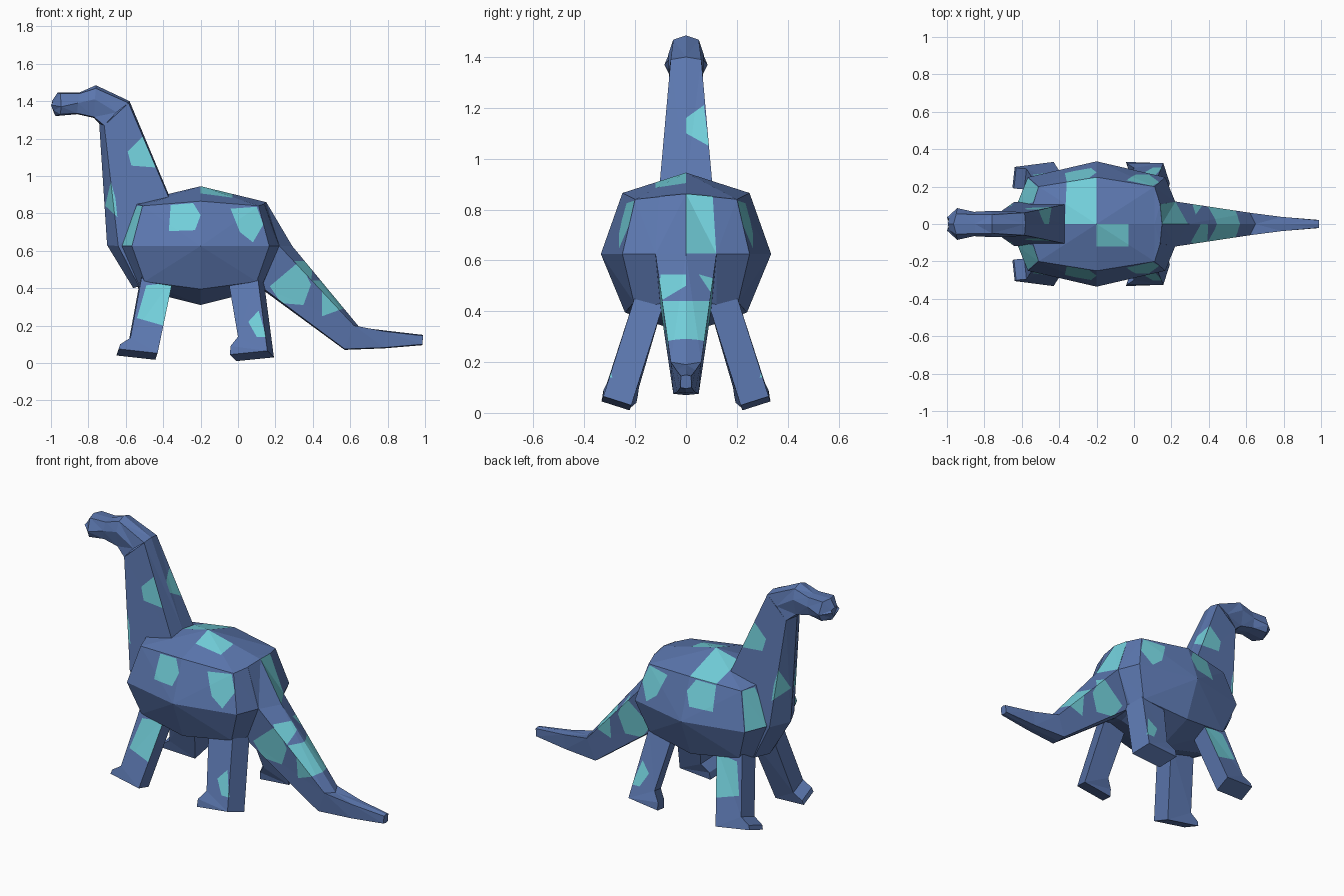
import bpy, bmesh
from mathutils import Vector as V

if "Cube" in bpy.data.objects:
    bpy.data.objects.remove(bpy.data.objects["Cube"])


def material(name, rgb):
    m = bpy.data.materials.new(name)
    m.diffuse_color = (*rgb, 1)
    m.use_nodes = True
    m.node_tree.nodes["Principled BSDF"].inputs["Base Color"].default_value = m.diffuse_color
    return m


BLUE = material("blue_skin", (0.106, 0.185, 0.43))
TEAL = material("teal_spots", (0.17, 0.63, 0.71))
SIDE, BACK, TOP = V((0, -1, 0)), V((1, 0, 0)), V((0, 0, 1))


def lift(d, p):
    """Turn a 2D view point into 3D for the view direction d."""
    if d.x:
        return V((0, p[0], p[1]))
    return V((p[0], p[1], 0)) if d.z else V((p[0], 0, p[1]))


def spot(bm, d, pts):
    """Cut a convex spot into the faces looking along d and paint it."""
    pts = [lift(d, p) for p in pts]
    mid = sum(pts, V()) / len(pts)
    planes = []

    def inside():
        bm.normal_update()
        return [f for f in bm.faces if f.normal.dot(d) > 0.1 and
                all((f.calc_center_median() - a).dot(n) < 0 for a, n in planes)]
    for a, b in zip(pts, pts[1:] + pts[:1]):
        n = (b - a).cross(d).normalized()
        if (mid - a).dot(n) > 0:
            n = -n
        faces = inside()
        geom = set(faces)
        for f in faces:
            geom.update(f.edges)
            geom.update(f.verts)
        bmesh.ops.bisect_plane(bm, geom=list(geom), dist=1e-5, plane_co=a, plane_no=n)
        planes.append((a, n))
    for f in inside():
        f.material_index = 1


def finish(name, bm, spots=(), both=()):
    """Paint spots (those in both go on either flank) and make the object."""
    bmesh.ops.recalc_face_normals(bm, faces=bm.faces[:])
    bmesh.ops.triangulate(bm, faces=bm.faces[:])
    for d, pts in spots:
        spot(bm, d, pts)
    for pts in both:
        spot(bm, SIDE, pts)
        spot(bm, -SIDE, pts)
    me = bpy.data.meshes.new(name)
    bm.to_mesh(me)
    bm.free()
    me.materials.append(BLUE)
    me.materials.append(TEAL)
    bpy.context.collection.objects.link(bpy.data.objects.new(name, me))


def loft(rings):
    """Skin closed rings of points and cap both ends."""
    bm = bmesh.new()
    rows = [[bm.verts.new(p) for p in r] for r in rings]
    n = len(rows[0])
    for a, b in zip(rows, rows[1:]):
        for i in range(n):
            j = (i + 1) % n
            bm.faces.new((a[i], a[j], b[j], b[i]))
    bm.faces.new(rows[0])
    bm.faces.new(rows[-1])
    return bm


def whole(half):
    """Complete a half section, from top centre to bottom centre."""
    return half + [(x, -y, z) for x, y, z in half[-2:0:-1]]


# Body: widest section in the middle, same end shape front and back
middle = [(-.2, 0, .945), (-.2, .25, .865), (-.2, .335, .625), (-.2, .24, .395), (-.2, 0, .31)]
corner = [(.11, 0, .87), (.11, .2, .84), (.167, .25, .625), (.1, .205, .435), (.1, 0, .385)]
end = [(.15, 0, .86), (.14, .105, .85), (.22, .12, .625), (.125, .12, .41), (.13, 0, .39)]


def flip(half):
    return [(-.4 - x, y, z) for x, y, z in half]


finish("body", loft([whole(h) for h in (flip(end), flip(corner), middle, corner, end)]),
       [(TOP, [(-.37, 0), (-.2, 0), (-.2, .25), (-.36, .225)]),
        (TOP, [(-.2, 0), (-.03, 0), (-.03, -.12), (-.2, -.12)])],
       [[(-.36, .845), (-.24, .855), (-.2, .79), (-.23, .71), (-.37, .705)],
        [(-.04, .825), (.1, .835), (.135, .74), (.08, .645), (.01, .7)],
        [(-.63, .627), (-.568, .627), (-.512, .84), (-.54, .84)]])

# Tail: slopes down from the rump, then runs level to the tip
tail = [
    [(.15, 0, .862), (.14, .105, .852), (.0, .1, .41), (.0, 0, .38)],
    [(.29, 0, .625), (.222, .12, .625), (.12, .1, .41), (.14, 0, .385)],
    [(.65, 0, .19), (.62, .06, .2), (.57, .05, .075), (.57, 0, .07)],
    [(.8, 0, .172), (.79, .038, .168), (.78, .035, .082), (.78, 0, .078)],
    [(.99, 0, .15), (.99, .02, .145), (.985, .022, .1), (.985, 0, .095)]]
finish("tail", loft([whole(h) for h in tail]),
       [(BACK, [(0, .627), (.119, .627), (.105, .855), (0, .865)]),
        (BACK, [(-.1, .44), (0, .5), (0, .545), (-.1, .545)]),
        (BACK, [(-.1, .44), (.1, .44), (.08, .29), (-.08, .29)])],
       [[(.17, .41), (.33, .545), (.39, .42), (.35, .31), (.23, .32)],
        [(.45, .4), (.56, .29), (.45, .25)]])

# Neck: flat back, ridged throat
neck = [
    [(-.3, 0, .7), (-.3, .09, .7), (-.53, .11, .41), (-.56, 0, .4)],
    [(-.37, 0, .9), (-.37, .105, .885), (-.64, .118, .625), (-.7, 0, .63)],
    [(-.58, 0, 1.4), (-.585, .06, 1.39), (-.715, .065, 1.27), (-.742, 0, 1.28)]]
finish("neck", loft([whole(h) for h in neck]),
       [(BACK, [(0, 1.1), (0, 1.16), (.07, 1.21), (.09, 1.05)])],
       [[(-.59, 1.13), (-.51, 1.21), (-.44, 1.045), (-.57, 1.055)],
        [(-.71, .84), (-.68, .97), (-.655, .88), (-.645, .78)]])

# Head: raised brow, narrow bridge and wide blunt snout
head = [
    [(-.58, 0, 1.4), (-.585, .06, 1.39), (-.65, .068, 1.34), (-.715, .065, 1.27), (-.742, 0, 1.28)],
    [(-.76, 0, 1.485), (-.76, .05, 1.468), (-.765, .07, 1.41), (-.77, .05, 1.315), (-.77, 0, 1.31)],
    [(-.85, 0, 1.445), (-.85, .05, 1.44), (-.855, .065, 1.39), (-.86, .05, 1.335), (-.86, 0, 1.33)],
    [(-.965, 0, 1.445), (-.95, .055, 1.44), (-.945, .085, 1.37), (-.95, .065, 1.33), (-.975, 0, 1.32)],
    [(-.995, 0, 1.4), (-.99, .03, 1.39), (-1, .035, 1.38), (-.985, .03, 1.35), (-.985, 0, 1.34)]]
finish("head", loft([whole(h) for h in head]))

# Legs: outer side outline and the step to the inner side
legs = {
    "front_leg": ([(-.515, .2, .46), (-.575, .295, .135), (-.63, .3, .1), (-.638, .305, .075),
                   (-.43, .332, .052), (-.345, .2, .46)], (-.012, -.11, -.035),
                  [(-.49, .415), (-.35, .43), (-.4, .2), (-.54, .24)]),
    "back_leg": ([(-.055, .2, .46), (0, .3, .14), (-.04, .325, .09), (-.043, .332, .045),
                  (.157, .325, .065), (.105, .2, .46)], (.035, -.11, -.035),
                 [(.055, .22), (.11, .28), (.15, .14), (.1, .14)])}
for name, (outer, step, mark) in legs.items():
    for label, s in (("left", 1), ("right", -1)):
        out = [V((x, s * y, z)) for x, y, z in outer]
        shift = V((step[0], s * step[1], step[2]))
        finish(f"{name}_{label}", loft([out, [p + shift for p in out]]),
               [(SIDE * -s if s > 0 else SIDE, mark)])
